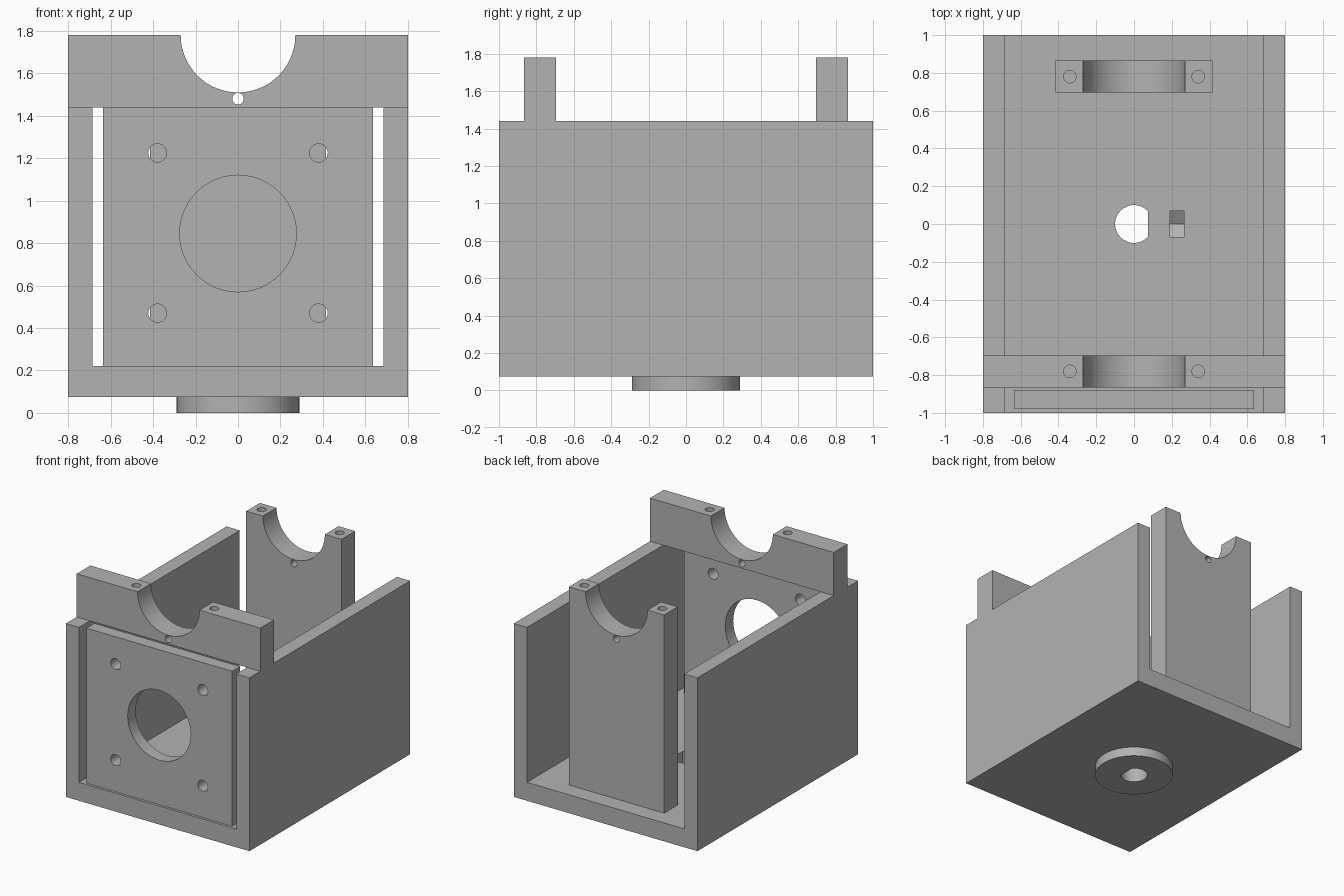
import bpy, bmesh
from math import sin, cos, pi, acos
from mathutils import Matrix

if "Cube" in bpy.data.objects:
    bpy.data.objects.remove(bpy.data.objects["Cube"], do_unlink=True)

grey = bpy.data.materials.new("plain grey")
grey.use_nodes = True
COLOUR = (0.45, 0.45, 0.45, 1)
grey.diffuse_color = COLOUR
grey.node_tree.nodes["Principled BSDF"].inputs["Base Color"].default_value = COLOUR


def arc(radius, start, end, steps, cu=0, cv=0):
    """Points along a circular arc."""
    return [(cu + radius * cos(start + (end - start) * i / steps),
             cv + radius * sin(start + (end - start) * i / steps)) for i in range(steps + 1)]


def circle(radius, cu=0, cv=0, steps=48):
    return arc(radius, 0, 2 * pi, steps, cu, cv)[:-1]


def prism(name, points, axis, low, high):
    """Extrude a closed profile along one axis; the profile uses the other two axes in order."""
    place = {"x": lambda u, v, t: (t, u, v),
             "y": lambda u, v, t: (u, t, v),
             "z": lambda u, v, t: (u, v, t)}[axis]
    bm = bmesh.new()
    face = bm.faces.new([bm.verts.new(place(u, v, low)) for u, v in points])
    ext = bmesh.ops.extrude_face_region(bm, geom=[face])
    moved = [g for g in ext["geom"] if isinstance(g, bmesh.types.BMVert)]
    bmesh.ops.translate(bm, verts=moved, vec=place(0, 0, high - low))
    bmesh.ops.recalc_face_normals(bm, faces=bm.faces[:])
    mesh = bpy.data.meshes.new(name)
    bm.to_mesh(mesh)
    bm.free()
    mesh.materials.append(grey)
    obj = bpy.data.objects.new(name, mesh)
    bpy.context.collection.objects.link(obj)
    return obj


def select(obj):
    bpy.ops.object.select_all(action="DESELECT")
    obj.select_set(True)
    bpy.context.view_layer.objects.active = obj


def cut(obj, cutters):
    """Subtract each cutter, then discard it."""
    for cutter in cutters:
        cutter.hide_render = True
        select(obj)
        mod = obj.modifiers.new("cut", "BOOLEAN")
        mod.operation, mod.solver, mod.object = "DIFFERENCE", "EXACT", cutter
        bpy.ops.object.modifier_apply(modifier=mod.name)
        bpy.data.objects.remove(cutter, do_unlink=True)


def finish(obj):
    select(obj)
    bpy.ops.object.shade_smooth_by_angle(angle=pi / 7)


def rectangle(u0, u1, v0, v1):
    return [(u0, v0), (u1, v0), (u1, v1), (u0, v1)]


BOTTOM, FLOOR, RIM, TOP = 0.075, 0.22, 1.44, 1.78

# Open channel: floor and two side walls
half = [(0.8, BOTTOM), (0.8, RIM), (0.685, RIM), (0.685, FLOOR)]
channel = prism("channel_body", half + [(-x, z) for x, z in reversed(half)], "y", -1, 1)

# Round boss under the floor
boss = prism("bottom_boss", circle(0.29), "z", 0, BOTTOM)


# D-shaped shaft hole through floor and boss
def shaft_cutter():
    a = acos(0.75)
    return prism("shaft_cutter", arc(0.1, a, 2 * pi - a, 40), "z", -0.1, 0.4)


# Nut pocket in the floor, with a pointed bottom
pocket = [(-0.07, 0.3), (-0.07, 0.14), (0, 0.1), (0.07, 0.14), (0.07, 0.3)]
cut(channel, [shaft_cutter(), prism("pocket_cutter", pocket, "x", 0.19, 0.265)])
cut(boss, [shaft_cutter()])

# Front mounting plate with a large opening and four bolt holes
plate = prism("front_plate", rectangle(-0.635, 0.635, FLOOR, RIM), "y", -0.98, -0.88)
holes = [prism("opening_cutter", circle(0.275, 0, 0.845), "y", -1.1, -0.8)]
for x in (-0.38, 0.38):
    for z in (0.47, 1.225):
        holes.append(prism("bolt_cutter", circle(0.043, x, z, 32), "y", -1.1, -0.8))
cut(plate, holes)


# Bearing supports: half-round cradle, small cross hole, two screw holes on top
def support(name, half_width, base, y0, y1):
    outline = [(-half_width, TOP), (-half_width, base), (half_width, base), (half_width, TOP)]
    cradle = arc(0.27, 0, -pi, 40, 0, TOP)
    obj = prism(name, outline + cradle, "y", y0, y1)
    mid = (y0 + y1) / 2
    cutters = [prism("pin_cutter", circle(0.027, 0, 1.48, 24), "y", y0 - 0.1, y1 + 0.1)]
    for x in (-0.34, 0.34):
        cutters.append(prism("screw_cutter", circle(0.033, x, mid, 24), "z", TOP - 0.3, TOP + 0.1))
    cut(obj, cutters)
    return obj


front = support("front_bearing_bar", 0.8, RIM, -0.865, -0.695)
back = support("back_bearing_post", 0.415, FLOOR, 0.695, 0.865)

for part in (channel, boss, plate, front, back):
    finish(part)
